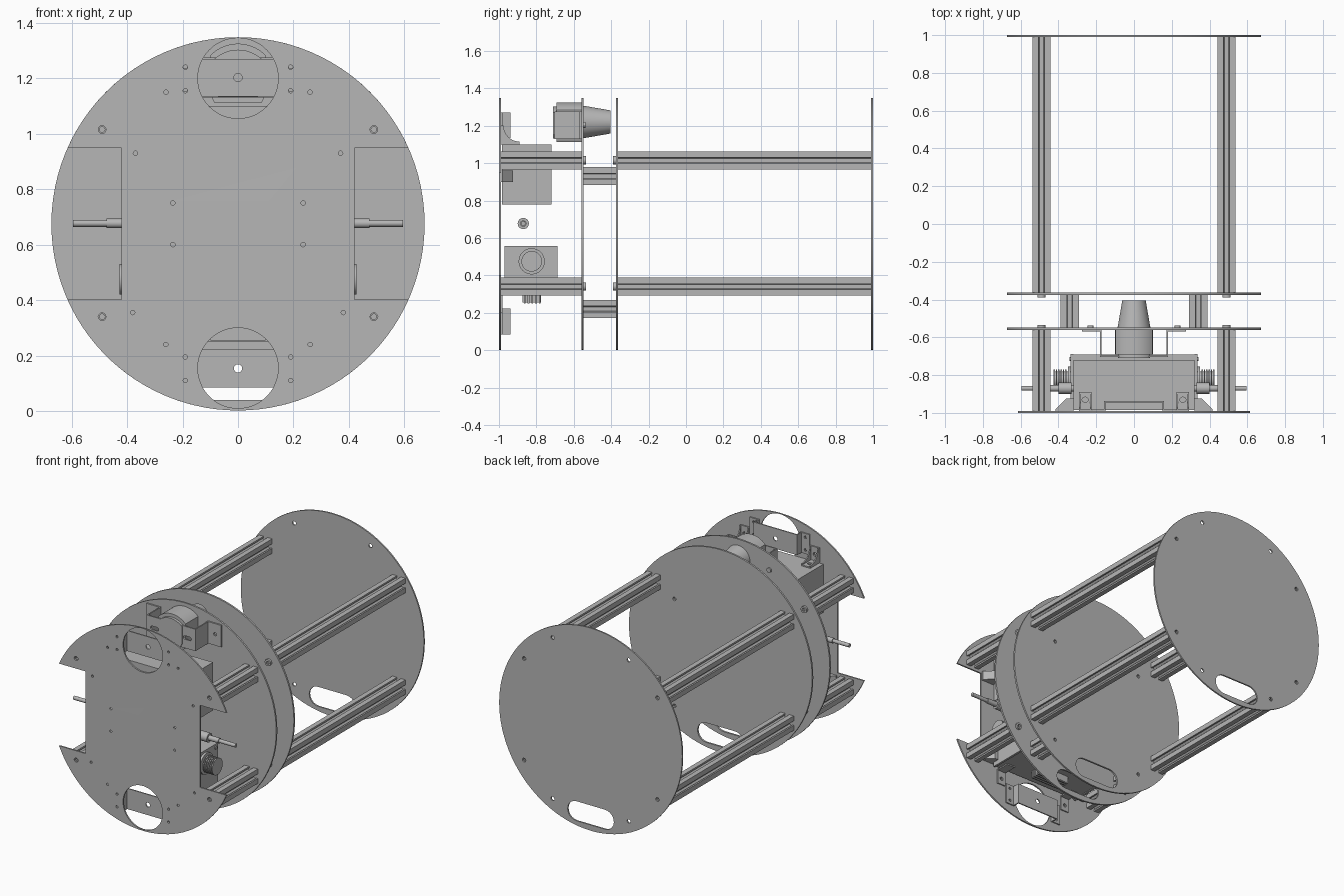
import bpy
import bmesh
from math import sin, cos, pi, asin, radians
from mathutils import Matrix

cube = bpy.data.objects.get("Cube")
if cube:
    bpy.data.objects.remove(cube, do_unlink=True)

grey = bpy.data.materials.new("aluminium_grey")
grey.use_nodes = True
tone = (0.47, 0.47, 0.47, 1)
grey.diffuse_color = tone
grey.node_tree.nodes["Principled BSDF"].inputs["Base Color"].default_value = tone

R, MID = 0.673, 0.675
SIDES = (-1, 1)
AXES = {"x": Matrix(((0, 0, 1), (1, 0, 0), (0, 1, 0))),
        "y": Matrix(((1, 0, 0), (0, 0, -1), (0, 1, 0))),
        "z": Matrix.Identity(3)}


def finish(name, mesh):
    mesh.shade_smooth()
    mesh.set_sharp_from_angle(angle=radians(30))
    mesh.materials.clear()
    mesh.materials.append(grey)
    ob = bpy.data.objects.new(name, mesh)
    bpy.context.collection.objects.link(ob)
    return ob


def extrude(name, loops, a, b, axis="y"):
    """Extrude an outline (first loop) with holes (other loops) from a to b."""
    cu = bpy.data.curves.new(name, "CURVE")
    cu.dimensions, cu.fill_mode = "2D", "BOTH"
    cu.extrude = abs(b - a) / 2
    for loop in loops:
        sp = cu.splines.new("POLY")
        sp.points.add(len(loop) - 1)
        for p, (u, v) in zip(sp.points, loop):
            p.co = (u, v, 0, 1)
        sp.use_cyclic_u = True
    tmp = bpy.data.objects.new(name + "_curve", cu)
    bpy.context.collection.objects.link(tmp)
    deps = bpy.context.evaluated_depsgraph_get()
    mesh = bpy.data.meshes.new_from_object(tmp.evaluated_get(deps))
    bpy.data.objects.remove(tmp, do_unlink=True)
    rot = AXES[axis].to_4x4()
    shift = Matrix.Translation(["xyz".index(axis) == i and (a + b) / 2 or 0 for i in range(3)])
    mesh.transform(shift @ rot)
    bm = bmesh.new()
    bm.from_mesh(mesh)
    bmesh.ops.remove_doubles(bm, verts=bm.verts, dist=1e-5)
    bmesh.ops.recalc_face_normals(bm, faces=bm.faces)
    bm.to_mesh(mesh)
    bm.free()
    return finish(name, mesh)


def arc(cu, cv, r, a0, a1, n):
    return [(cu + r * cos(a0 + (a1 - a0) * i / n), cv + r * sin(a0 + (a1 - a0) * i / n))
            for i in range(n + 1)]


def circle(u, v, r, n=16):
    return arc(u, v, r, 0, 2 * pi * (n - 1) / n, n - 1)


def slot(u, v, half, r):
    return arc(u + half, v, r, -pi / 2, pi / 2, 10) + arc(u - half, v, r, pi / 2, 3 * pi / 2, 10)


def rect(u0, u1, v0, v1):
    return [(u0, v0), (u1, v0), (u1, v1), (u0, v1)]


def box(name, x, y, z):
    return extrude(name, [rect(*x, *z)], *y)


def mirrored(points, r):
    return [circle(s * x, z, r, 12) for x, z in points for s in SIDES]


# Round plates
rail_at = [(0.49, 1.015), (0.49, 0.34)]
spacer_at = [(0.34, 0.93), (0.34, 0.22)]
rim_at = [(0.28, 1.21), (0.28, 0.14)]
cable_slot = slot(0, 0.105, 0.105, 0.065)
disc = circle(0, MID, R, 96)
extrude("back_plate", [disc, cable_slot] + mirrored(rail_at + rim_at, 0.013), 0.99, 1)
for name, y in (("rear_middle_plate", -0.375), ("front_middle_plate", -0.56)):
    extrude(name, [disc, cable_slot] + mirrored(spacer_at, 0.012), y, y + 0.012)

# Front plate with side notches and two round openings
a = asin(0.273 / R)
outline = (arc(0, MID, R, a, pi - a, 40) + [(-0.42, 0.948), (-0.42, 0.402)]
           + arc(0, MID, R, pi + a, 2 * pi - a, 40) + [(0.42, 0.402), (0.42, 0.948)])
screws = [(0.19, 1.24), (0.19, 1.155), (0.26, 1.15), (0.37, 0.93), (0.235, 0.75),
          (0.235, 0.6), (0.38, 0.355), (0.26, 0.24), (0.19, 0.195), (0.19, 0.11)]
openings = [circle(0, z, 0.145, 48) for z in (1.2, 0.155)]
extrude("front_plate", [outline] + openings + mirrored(screws, 0.008)
        + mirrored(rail_at, 0.014), -1, -0.99)


# Slotted rails
def rail(name, x, z, y0, y1, h=0.048):
    side = [(h, -h), (h, -0.015), (h - 0.011, -0.015), (h - 0.011, -0.028), (0.02, -0.011),
            (0.02, 0.011), (h - 0.011, 0.028), (h - 0.011, 0.015), (h, 0.015)]
    loop = []
    for c, s in ((1, 0), (0, 1), (-1, 0), (0, -1)):
        loop += [(x + u * c - v * s, z + u * s + v * c) for u, v in side]
    extrude(name, [loop, circle(x, z, 0.01, 12)], y0, y1)


for s in SIDES:
    for x, z in rail_at:
        rail("long_rail", s * x, z, -0.363, 0.99)
        rail("front_rail", s * x, z, -0.99, -0.56)
        for y in (-0.389, -0.548):
            extrude("rail_bolt", [circle(s * x, z, 0.022), circle(s * x, z, 0.011, 6)], y, y + 0.014)
    for x, z in spacer_at:
        rail("spacer_rail", s * x, z, -0.548, -0.375)

# Hat brackets behind the two openings
for z0, z1 in ((1.135, 1.27), (0.085, 0.222)):
    m = (z0 + z1) / 2
    extrude("hat_face", [rect(-0.16, 0.16, z0, z1), circle(0, m, 0.015)], -0.946, -0.938)
    for s in SIDES:
        box("hat_wall", sorted((s * 0.152, s * 0.16)), (-0.99, -0.938), (z0, z1))
        ear = rect(*sorted((s * 0.155, s * 0.22)), z0, z1)
        extrude("hat_ear", [ear] + [circle(s * 0.19, m + d, 0.009, 12) for d in (-0.042, 0.042)],
                -0.99, -0.982)

# Battery box and its brackets
box("battery_box", (-0.32, 0.32), (-0.985, -0.72), (0.78, 1.1))
gusset = [(-0.99, 1.1), (-0.89, 1.1), (-0.89, 1.115)] + arc(-0.89, 1.2, 0.085, 1.5 * pi, pi, 8) + [(-0.99, 1.2)]
for s in SIDES:
    for x in (0.228, 0.286):
        extrude("box_gusset", [gusset], s * x - 0.004, s * x + 0.004, "x")
    x0, x1 = sorted((s * 0.228, s * 0.29))
    c = s * 0.259
    extrude("bracket_foot", [rect(x0, x1, -0.99, -0.89), slot(c, -0.93, 0.003, 0.013)], 1.1, 1.108, "z")
    for z0, z1, zh in ((1.1, 1.2, 1.15), (0.2, 0.3, 0.24)):
        extrude("bracket_back", [rect(x0, x1, z0, z1), circle(c, zh, 0.012)], -0.99, -0.982)
    extrude("lower_bracket_foot", [rect(x0, x1, -0.99, -0.89)], 0.292, 0.3, "z")
    for z in (0.93, 0.355):
        wedge = [(s * 0.32, -0.99), (s * 0.415, -0.99), (s * 0.415, -0.98), (s * 0.36, -0.925), (s * 0.32, -0.925)]
        extrude("side_wedge", [wedge], z - 0.03, z + 0.03, "z")

# Motor unit with side plates, ribbed pulleys and screws
box("motor_housing", (-0.32, 0.32), (-0.965, -0.69), (0.3, 0.555))
box("motor_underside", (-0.1, 0.1), (-0.875, -0.775), (0.255, 0.31))
for i in range(5):
    y = -0.867 + i * 0.02
    box("underside_fin", (-0.11, 0.11), (y, y + 0.01), (0.25, 0.3))
for s in SIDES:
    extrude("motor_side_plate", [rect(-0.97, -0.688, 0.295, 0.558)], s * 0.32, s * 0.335, "x")
    extrude("motor_collar", [circle(-0.825, 0.475, 0.07, 32)], s * 0.33, s * 0.35, "x")
    extrude("pulley_core", [circle(-0.825, 0.475, 0.044, 32)], s * 0.34, s * 0.425, "x")
    for i in range(6):
        x = s * (0.357 + i * 0.0125)
        extrude("pulley_rib", [circle(-0.825, 0.475, 0.055, 32)], x, x + s * 0.007, "x")
    for y in (-0.935, -0.715):
        extrude("motor_screw", [circle(y, 0.535, 0.011, 12)], s * 0.335, s * 0.342, "x")

# Cross axle with stepped ends
axle = (-0.87, 0.677)
extrude("axle", [circle(*axle, 0.0125, 20)], -0.595, 0.595, "x")
extrude("axle_sleeve", [circle(*axle, 0.017, 20)], -0.475, 0.475, "x")
for s in SIDES:
    extrude("axle_collar", [circle(*axle, 0.03, 24)], s * 0.33, s * 0.4, "x")

# Sensor body with domed top and bottom, tapered nose facing the rear
body = arc(0, 1.185, 0.14, radians(45), radians(135), 14) + [(-0.1, 1.14), (-0.085, 1.112), (0.085, 1.112), (0.1, 1.14)]
extrude("sensor_body", [body], -0.692, -0.555)
inner = [(u * 0.85, 1.215 + (v - 1.215) * 0.8) for u, v in body]
extrude("sensor_front", [inner], -0.71, -0.692)
bm = bmesh.new()
bmesh.ops.create_cone(bm, cap_ends=True, segments=40, radius1=0.088, radius2=0.062, depth=0.15,
                      matrix=Matrix.Translation((0, -0.48, 1.22)) @ Matrix.Rotation(radians(-90), 4, "X"))
cone = bpy.data.meshes.new("sensor_nose")
bm.to_mesh(cone)
bm.free()
finish("sensor_nose", cone)

# Sensor bracket fixed to the front middle plate
extrude("sensor_bracket_face", [rect(-0.18, 0.18, 1.13, 1.275)]
        + [slot(s * 0.12, 1.2, 0.018, 0.012) for s in SIDES], -0.704, -0.695)
for s in SIDES:
    box("sensor_bracket_wall", sorted((s * 0.172, s * 0.18)), (-0.7, -0.56), (1.13, 1.275))
    ear = rect(*sorted((s * 0.175, s * 0.275)), 1.13, 1.275)
    extrude("sensor_bracket_ear", [ear, circle(s * 0.23, 1.205, 0.011, 12)], -0.57, -0.56)
    extrude("sensor_bracket_bolt", [circle(s * 0.23, 1.205, 0.016, 12)], -0.548, -0.538)
